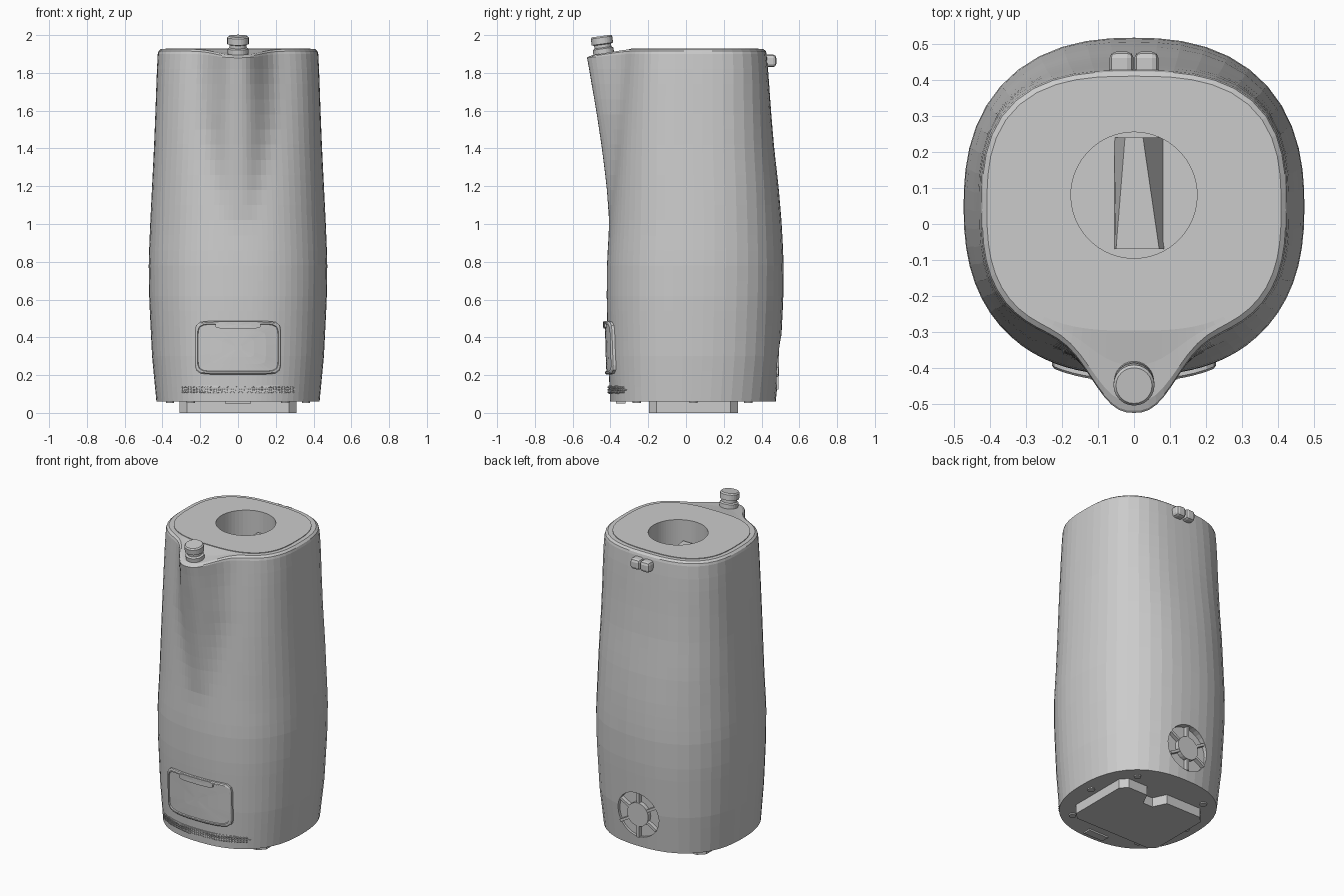
import bpy, bmesh, math
from mathutils import Matrix, Vector

if "Cube" in bpy.data.objects:
    bpy.data.objects.remove(bpy.data.objects["Cube"])

grey = bpy.data.materials.new("plain grey")
grey.use_nodes = True
COLOUR = (0.6, 0.6, 0.6, 1)
grey.diffuse_color = COLOUR
grey.node_tree.nodes["Principled BSDF"].inputs["Base Color"].default_value = COLOUR

# z, half width, front y, back y, corner exponent, spout reach
STATIONS = [
    (0.06, 0.432, -0.402, 0.475, 2.4, 0),
    (0.30, 0.455, -0.412, 0.500, 2.4, 0),
    (0.60, 0.470, -0.420, 0.515, 2.4, 0),
    (0.80, 0.473, -0.418, 0.517, 2.4, 0),
    (1.00, 0.465, -0.405, 0.507, 2.4, 0.001),
    (1.20, 0.455, -0.390, 0.490, 2.5, 0.03),
    (1.40, 0.445, -0.375, 0.467, 2.6, 0.07),
    (1.60, 0.437, -0.358, 0.450, 2.7, 0.117),
    (1.80, 0.430, -0.340, 0.436, 2.8, 0.17),
    (1.90, 0.425, -0.332, 0.427, 2.8, 0.192),
]
SEGS = 64


def station(z):
    """Interpolated section values at a height."""
    for lo, hi in zip(STATIONS, STATIONS[1:]):
        if z <= hi[0]:
            t = max(0, (z - lo[0]) / (hi[0] - lo[0]))
            return [p + (q - p) * t for p, q in zip(lo, hi)]
    return list(STATIONS[-1])


def polar(a, b, n, t):
    """Point on a rounded rectangle, angle measured from its lower side."""
    s, c = math.sin(t), -math.cos(t)
    r = (abs(s / a) ** n + abs(c / b) ** n) ** (-1 / n)
    return r * s, r * c


def front_angles():
    """Angles packed more tightly around the spout."""
    steps = (2 * math.pi * i / SEGS for i in range(SEGS))
    return [t - 0.45 * math.sin(t) for t in steps]


def ring(z, inset=0, spout=1.0, dip=0.0):
    _, a, f, b, n, reach = station(z if z < 1.9 else 1.9)
    pts = []
    width = 0.07 + 0.07 * min(1, max(0, (z - 1.0) / 0.6))
    for t in front_angles():
        x, y = polar(a - inset, (b - f) / 2 - inset, n, t)
        y += (f + b) / 2
        bump = math.exp(-(abs(x) / width) ** 2.6) if y < 0 else 0
        pts.append((x, y - reach * spout * bump, z - dip * bump))
    return pts


def circle(radius, z, cy=0.08):
    return [(radius * math.sin(t), cy - radius * math.cos(t), z) for t in front_angles()]


def finish(name, bm):
    bmesh.ops.recalc_face_normals(bm, faces=bm.faces)
    mesh = bpy.data.meshes.new(name)
    bm.to_mesh(mesh)
    bm.free()
    mesh.materials.append(grey)
    ob = bpy.data.objects.new(name, mesh)
    bpy.context.collection.objects.link(ob)
    return ob


def loft(name, rings, cap=True, closed=False):
    """Skin a stack of equal loops."""
    bm = bmesh.new()
    loops = [[bm.verts.new(p) for p in r] for r in rings]
    pairs = list(zip(loops, loops[1:])) + ([(loops[-1], loops[0])] if closed else [])
    for lo, hi in pairs:
        for i in range(len(lo)):
            j = (i + 1) % len(lo)
            bm.faces.new((lo[i], lo[j], hi[j], hi[i]))
    if cap and not closed:
        bm.faces.new(loops[0][::-1])
        bm.faces.new(loops[-1])
    return finish(name, bm)


def box(name, x0, x1, y0, y1, z0, z1, bevel=0):
    bm = bmesh.new()
    place = Matrix.LocRotScale(Vector((x0 + x1, y0 + y1, z0 + z1)) / 2, None,
                               Vector((x1 - x0, y1 - y0, z1 - z0)))
    bmesh.ops.create_cube(bm, size=1, matrix=place)
    if bevel:
        bmesh.ops.bevel(bm, geom=bm.edges[:], offset=bevel, segments=2,
                        affect='EDGES', profile=0.5)
    return finish(name, bm)


def disc(name, radius, depth, matrix, segs=24):
    bm = bmesh.new()
    bmesh.ops.create_cone(bm, cap_ends=True, segments=segs, radius1=radius,
                          radius2=radius, depth=depth, matrix=matrix)
    return finish(name, bm)


# Body shell with spout, rim and round well in the top
levels = [0.06 + 0.08 * i for i in range(23)]
rings = [ring(z) for z in levels] + [ring(1.90, dip=0.02)]
rings += [ring(1.915, 0.004, 0.99, 0.03), ring(1.926, 0.017, 0.93, 0.032),
          ring(1.926, 0.028, 0.45, 0.018), ring(1.926, 0.036, 0)]
rings += [circle(0.176, 1.926), circle(0.176, 1.74)]
body = loft("body", rings)

# Lid panel around the well
outer, inner = ring(1.923, 0.042, 0), circle(0.175, 1.923)
lift = lambda pts, dz: [(x, y, z + dz) for x, y, z in pts]
loft("lid_panel", [outer, lift(outer, 0.007), lift(inner, 0.007), inner], closed=True)

# Grip bar in the well
bm = bmesh.new()
foot = [(-0.055, -0.07), (0.085, -0.07), (0.085, 0.24), (-0.055, 0.24)]
crest = [(-0.05, -0.07), (0.07, -0.07), (0.025, 0.24), (-0.025, 0.24)]
low = [bm.verts.new((x, y, 1.735)) for x, y in foot]
top = [bm.verts.new((x, y, 1.80)) for x, y in crest]
bm.faces.new(low)
bm.faces.new(top)
for i in range(4):
    j = (i + 1) % 4
    bm.faces.new((low[i], low[j], top[j], top[i]))
finish("well_grip", bm)

# Spout knob, leaning slightly forward
profile = [(0.055, -0.015), (0.055, 0.028), (0.045, 0.034), (0.045, 0.05),
           (0.057, 0.054), (0.057, 0.088), (0.05, 0.096)]
knob = loft("spout_knob", [[(r * math.cos(k * math.pi / 12), r * math.sin(k * math.pi / 12), z)
                            for k in range(24)] for r, z in profile])
knob.location = (0, -0.435, 1.90)
knob.rotation_euler = (math.radians(8), 0, 0)

# Round vent cut into the lower back
face_back = Matrix.Rotation(math.pi / 2, 4, 'X')
VENT_Z = 0.27
cutter = disc("vent_cutter", 0.145, 0.2, Matrix.Translation((0, 0.565, VENT_Z)) @ face_back, 32)
cutter.hide_render = True
cut = body.modifiers.new("vent_recess", 'BOOLEAN')
cut.operation = 'DIFFERENCE'
cut.solver = 'EXACT'
cut.object = cutter
bpy.context.view_layer.objects.active = body
bpy.ops.object.modifier_apply(modifier=cut.name)
bpy.data.objects.remove(cutter)
disc("vent_hub", 0.075, 0.04, Matrix.Translation((0, 0.472, VENT_Z)) @ face_back)
for k in range(6):
    spoke = box("vent_spoke", 0.07, 0.147, -0.02, 0.02, -0.008, 0.008)
    spoke.location = (0, 0.470, VENT_Z)
    spoke.rotation_euler = (0, math.radians(60 * k + 30), 0)


def skin_y(x, z):
    """Front of the body at a given point."""
    _, a, f, b, n, _ = station(z)
    return (f + b) / 2 - (b - f) / 2 * (1 - abs(x / a) ** n) ** (1 / n)


def bent_loop(a, b, zc, height, n=9, count=64):
    """Rounded rectangle wrapped on the front of the body."""
    pts = []
    for k in range(count):
        x, z = polar(a, b, n, 2 * math.pi * k / count)
        pts.append((x, skin_y(x, z + zc) - height, z + zc))
    return pts


# Front display with raised bezel, and its top tab
ZC = 0.345
steps = [(0, -0.01), (0, 0.014), (0.006, 0.02), (0.014, 0.02), (0.017, 0.013)]
loops = [bent_loop(0.228 - i, 0.141 - i, ZC, h) for i, h in steps]
loops += [bent_loop(0.21 * s, 0.124 * s, ZC, 0.013) for s in (0.7, 0.4, 0.1)]
loft("display", loops)
loft("display_tab", [bent_loop(0.12, 0.019, 0.466, h, 20) for h in (0, 0.022)]
     + [bent_loop(0.12 * s, 0.019 * s, 0.466, 0.022, 20) for s in (0.6, 0.1)])

# Studded grille strip under the display
loft("grille_strip", [bent_loop(0.31, 0.023, 0.122, h, 8) for h in (-0.01, 0.006)]
     + [bent_loop(0.31 * s, 0.023 * s, 0.122, 0.006, 8) for s in (0.97, 0.6, 0.2, 0.02)])
bm = bmesh.new()
for row in range(3):
    for k in range(40):
        x, z = -0.293 + 0.015 * k, 0.109 + 0.013 * row
        place = Matrix.Translation((x, skin_y(x, z) - 0.006, z)) @ face_back
        bmesh.ops.create_cone(bm, cap_ends=True, segments=6, radius1=0.005,
                              radius2=0.004, depth=0.01, matrix=place)
finish("grille_studs", bm)

# Two-part hinge latch at the upper back
for side in (-1, 1):
    x0, x1 = sorted((side * 0.001, side * 0.068))
    box("hinge_latch", x0, x1, 0.41, 0.478, 1.83, 1.897, 0.018)

# Base block with clipped corners and a cable notch at the back
half = [(0, -0.195), (0.27, -0.195), (0.31, -0.155), (0.31, 0.235), (0.27, 0.275)]
notch = [(0.13, 0.275), (0.09, 0.19), (0.02, 0.19), (-0.02, 0.275)]
outline = half + notch + [(-x, y) for x, y in half[:0:-1]]
loft("base_block", [[(x, y, z) for x, y in outline] for z in (0, 0.065)])

# Screws and a small tab on the underside
for side in (-1, 1):
    for x, y in ((0.36, 0.04), (0.25, 0.33), (0.25, -0.26)):
        disc("base_screw", 0.022, 0.012, Matrix.Translation((side * x, y, 0.058)), 12)
    for y in (-0.13, 0.2):
        disc("block_screw", 0.018, 0.006, Matrix.Translation((side * 0.23, y, 0.003)), 12)
box("underside_tab", -0.07, 0.07, -0.37, -0.32, 0.05, 0.066)
